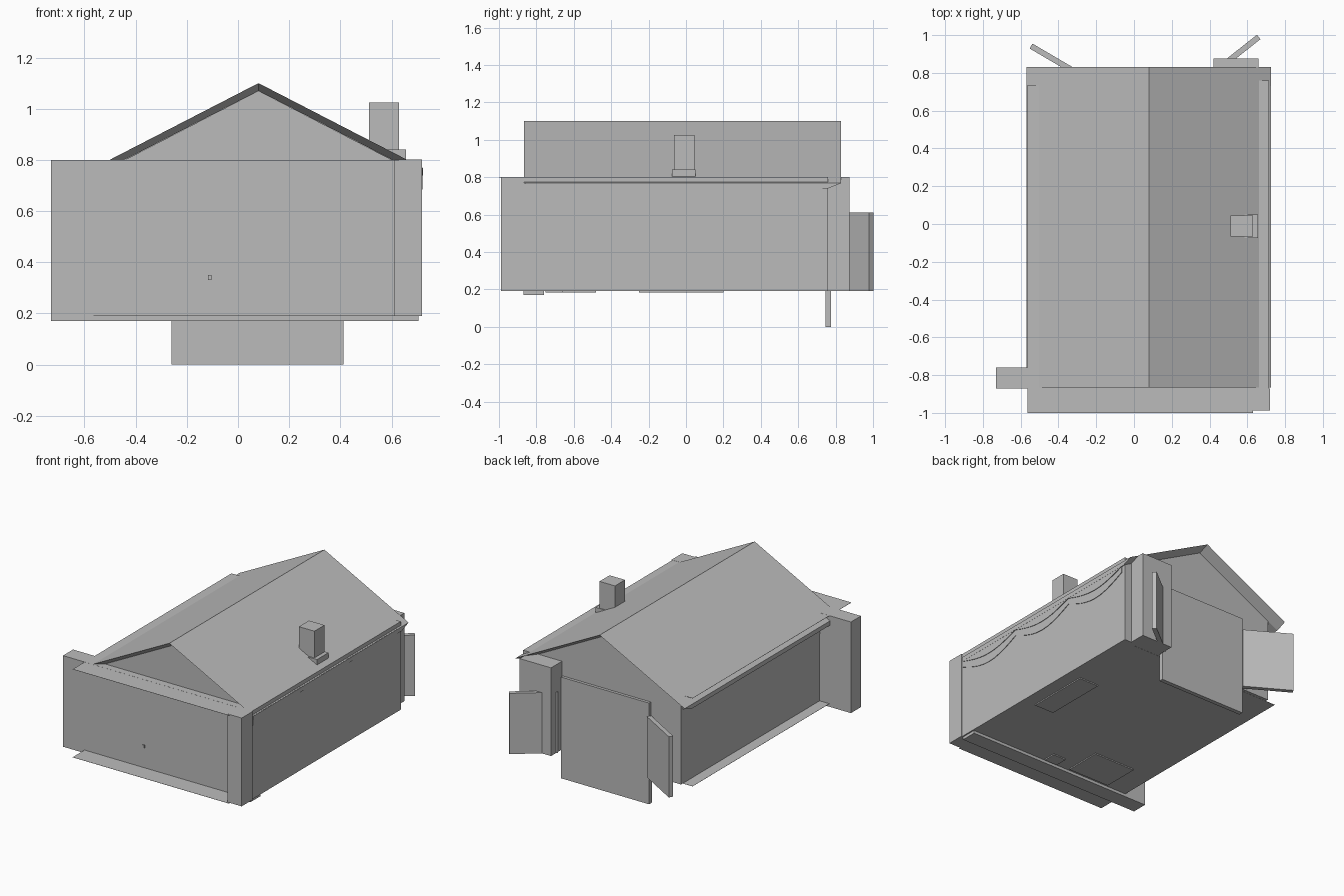
import bpy, bmesh, math
from mathutils import Vector

cube = bpy.data.objects.get("Cube")
if cube:
    bpy.data.objects.remove(cube, do_unlink=True)

GREY = (0.5, 0.5, 0.5, 1)
mat = bpy.data.materials.new("plain grey")
mat.use_nodes = True
mat.diffuse_color = GREY
mat.node_tree.nodes["Principled BSDF"].inputs["Base Color"].default_value = GREY


def finish(name, bm):
    bmesh.ops.recalc_face_normals(bm, faces=bm.faces)
    mesh = bpy.data.meshes.new(name)
    bm.to_mesh(mesh)
    bm.free()
    mesh.materials.append(mat)
    obj = bpy.data.objects.new(name, mesh)
    bpy.context.collection.objects.link(obj)
    return obj


def box(name, x, y, z):
    """Box from its (min, max) range on each axis."""
    bm = bmesh.new()
    bmesh.ops.create_cube(bm, size=1)
    for v in bm.verts:
        v.co = [r[0] + (c + 0.5) * (r[1] - r[0]) for c, r in zip(v.co, (x, y, z))]
    return finish(name, bm)


def loft(name, sections):
    """Solid joining closed sections that have equal point counts."""
    bm = bmesh.new()
    rings = [[bm.verts.new(p) for p in s] for s in sections]
    n = len(rings[0])
    for a, b in zip(rings, rings[1:]):
        for i in range(n):
            j = (i + 1) % n
            bm.faces.new((a[i], a[j], b[j], b[i]))
    bm.faces.new(rings[0])
    bm.faces.new(rings[-1])
    return finish(name, bm)


def slab(name, a, b, z, thick=0.03):
    """Upright board between two ground points."""
    a, b = Vector(a), Vector(b)
    side = (b - a).orthogonal().normalized() * thick / 2
    foot = [a + side, b + side, b - side, a - side]
    return loft(name, [[(p.x, p.y, h) for p in foot] for h in z])


def curtain(name, x, top, cusp, sag, thick):
    """Scalloped hanging with three swags on a side wall."""
    start, span, steps = -0.86, 0.53, 10
    edge = []
    for i in range(3 * steps + 1):
        t = i / steps
        edge.append((start + t * span, cusp - sag * abs(math.sin(math.pi * t))))
    outline = [(start, top)] + edge + [(start + 3 * span, top)]
    loft(name, [[(px, y, z) for y, z in outline] for px in (x, x + thick)])


# Floor, ceiling and gabled inner body
FOOT_X, FOOT_Y = (-0.565, 0.63), (-1.0, 0.735)
box("floor", FOOT_X, FOOT_Y, (0.19, 0.191))
box("ceiling", FOOT_X, FOOT_Y, (0.7985, 0.7995))
gable = [(-0.49, 0.191), (-0.49, 0.775), (0.08, 1.07), (0.65, 0.775), (0.65, 0.191)]
loft("body", [[(x, y, z) for x, z in gable] for y in (-0.82, 0.755)])

# Outer walls
box("front_wall", (-0.73, 0.705), (-0.87, -0.76), (0.17, 0.80))
box("left_wall", (0.612, 0.714), (-0.87, 0.76), (0.19, 0.80))
box("front_left_post", (0.612, 0.72), (-0.988, -0.87), (0.19, 0.801))
box("front_peg", (-0.118, -0.104), (-0.876, -0.87), (0.33, 0.35))

# Two roof slopes with bevelled ends that overhang the gables
for side, eave_x, eave_z in (("right", -0.57, 0.765), ("left", 0.724, 0.768)):
    sections = []
    for x, z in ((0.08, 1.10), (eave_x, eave_z)):
        sections.append([(x, -0.865, z), (x, 0.83, z),
                         (x, 0.755, z - 0.03), (x, -0.82, z - 0.03)])
    loft(side + "_roof_slope", sections)

# Chimney
box("chimney", (0.512, 0.63), (-0.065, 0.045), (0.72, 1.025))
box("chimney_base", (0.55, 0.657), (-0.075, 0.05), (0.74, 0.84))

# Back entrance: post, ramp board and two open doors
box("back_post", (0.42, 0.66), (0.74, 0.875), (0.19, 0.80))
box("ramp_board", (-0.26, 0.413), (0.745, 0.775), (0.0, 0.70))
slab("left_door", (0.42, 0.80), (0.66, 0.99), (0.19, 0.61))
slab("right_door", (-0.26, 0.775), (-0.545, 0.942), (0.19, 0.61))

# Swags on both side walls
for side, x, d in (("left", 0.713, 1), ("right", -0.489, -1)):
    curtain(side + "_long_swag", x, 0.77, 0.70, 0.075, 0.005 * d)
    curtain(side + "_short_swag", x, 0.77, 0.74, 0.055, 0.009 * d)

# Hatches under the floor
for name, x, y in (
    ("side_hatch", (0.47, 0.62), (-0.25, 0.20)),
    ("front_hatch", (-0.40, -0.08), (-0.74, -0.48)),
    ("small_hatch", (0.02, 0.12), (-0.75, -0.66)),
):
    box(name, x, y, (0.182, 0.19))
